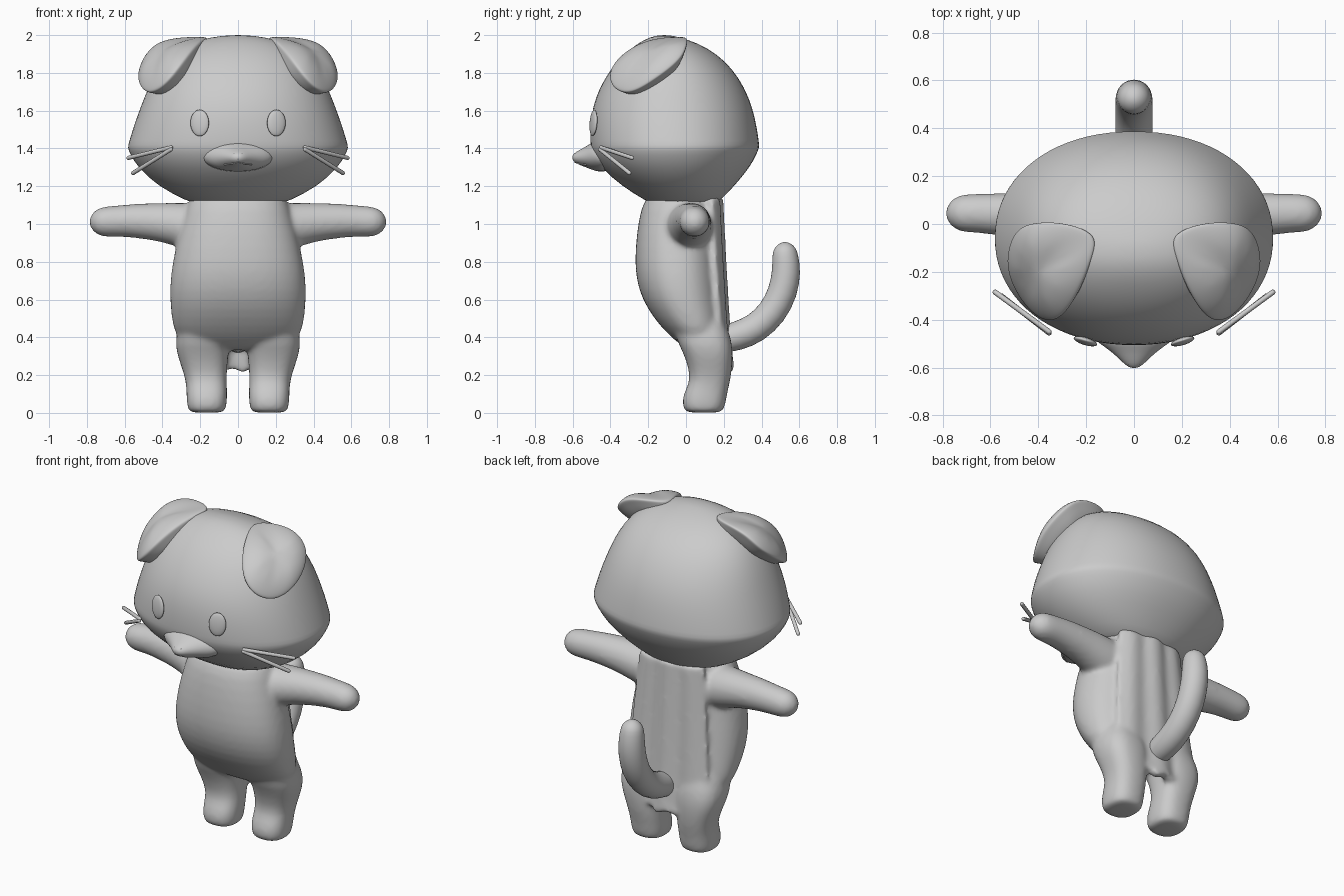
import bpy, bmesh, math
from mathutils import Vector

cube = bpy.data.objects.get("Cube")
if cube:
    bpy.data.objects.remove(cube, do_unlink=True)

grey = bpy.data.materials.new("plain grey")
grey.use_nodes = True
grey.diffuse_color = (0.6, 0.6, 0.6, 1)
grey.node_tree.nodes["Principled BSDF"].inputs["Base Color"].default_value = (0.6, 0.6, 0.6, 1)


def select(objs):
    bpy.ops.object.select_all(action='DESELECT')
    for o in objs:
        o.select_set(True)
    bpy.context.view_layer.objects.active = objs[0]


def finish(bm, name, subsurf=0, angle=180):
    """Turn a bmesh into a smooth shaded object."""
    bmesh.ops.recalc_face_normals(bm, faces=bm.faces)
    mesh = bpy.data.meshes.new(name)
    bm.to_mesh(mesh)
    bm.free()
    obj = bpy.data.objects.new(name, mesh)
    bpy.context.collection.objects.link(obj)
    mesh.materials.append(grey)
    if subsurf:
        mod = obj.modifiers.new("round", 'SUBSURF')
        mod.levels = mod.render_levels = subsurf
    select([obj])
    bpy.ops.object.shade_smooth_by_angle(angle=math.radians(angle))
    return obj


def bridge(bm, rings):
    """Skin a row of vertex rings and cap both ends."""
    n = len(rings[0])
    for a, b in zip(rings, rings[1:]):
        for i in range(n):
            j = (i + 1) % n
            bm.faces.new((a[i], a[j], b[j], b[i]))
    bm.faces.new(rings[0])
    bm.faces.new(rings[-1])


def loft(name, sections, n=32, power=1.0, cx_sign=1, angle=180):
    """Stack of rounded sections: z, centre x, half width, front y, back y."""
    bm = bmesh.new()
    rings = []
    for z, cx, w, y0, y1 in sections:
        ring = []
        for i in range(n):
            a = math.tau * i / n
            c, s = math.cos(a), math.sin(a)
            x = cx * cx_sign + w * math.copysign(abs(c) ** power, c)
            y = (y0 + y1) / 2 + (y1 - y0) / 2 * math.copysign(abs(s) ** power, s)
            ring.append(bm.verts.new((x, y, z)))
        rings.append(ring)
    bridge(bm, rings)
    return finish(bm, name, 1, angle)


def tube(name, path, n=16, subsurf=1):
    """Round tube along points of x, y, z, radius, with domed ends."""
    pts = [(Vector(p[:3]), p[3]) for p in path]
    d0 = (pts[0][0] - pts[1][0]).normalized()
    d1 = (pts[-1][0] - pts[-2][0]).normalized()
    r0, r1 = pts[0][1], pts[-1][1]
    dome = [(0.5, 0.87), (0.87, 0.5), (1.0, 0.12)]
    pts = ([(pts[0][0] + d0 * r0 * h, r0 * k) for h, k in reversed(dome)] + pts
           + [(pts[-1][0] + d1 * r1 * h, r1 * k) for h, k in dome])
    bm = bmesh.new()
    rings = []
    for i, (p, r) in enumerate(pts):
        t = (pts[min(i + 1, len(pts) - 1)][0] - pts[max(i - 1, 0)][0]).normalized()
        side = t.cross(Vector((0, 0, 1)) if abs(t.x) > 0.5 else Vector((1, 0, 0))).normalized()
        up = side.cross(t)
        rings.append([bm.verts.new(p + r * (side * math.cos(math.tau * k / n)
                                            + up * math.sin(math.tau * k / n))) for k in range(n)])
    bridge(bm, rings)
    return finish(bm, name, subsurf)


# Head: domed skull with a brim-like cheek line
loft("head", [(1.1, 0, .2, -.16, .13), (1.12, 0, .27, -.21, .18), (1.2, 0, .425, -.34, .255),
              (1.3, 0, .533, -.455, .34), (1.37, 0, .573, -.495, .375), (1.405, 0, .587, -.505, .39),
              (1.43, 0, .58, -.508, .388), (1.52, 0, .553, -.508, .375), (1.62, 0, .517, -.495, .352),
              (1.72, 0, .478, -.46, .312), (1.82, 0, .425, -.4, .248), (1.9, 0, .355, -.33, .165),
              (1.96, 0, .255, -.25, .06), (1.99, 0, .14, -.19, -.04), (2.0, 0, .04, -.14, -.09)],
     n=40, power=.94, angle=40)

# Muzzle: flared cone growing out of the face, lofted forward along -y
bm = bmesh.new()
rings = []
for y, w, z0, z1 in [(-.4, .215, 1.27, 1.44), (-.47, .185, 1.277, 1.44), (-.502, .14, 1.288, 1.43),
                     (-.53, .1, 1.3, 1.41), (-.565, .06, 1.313, 1.392), (-.592, .034, 1.327, 1.375),
                     (-.602, .01, 1.345, 1.36)]:
    rings.append([bm.verts.new((w * math.cos(a), y, (z0 + z1) / 2 + (z1 - z0) / 2 * math.sin(a)))
                  for a in [math.tau * k / 24 for k in range(24)]])
bridge(bm, rings)
finish(bm, "muzzle", 1)

# Torso and limbs, fused into one soft body
body = [loft("body", [(.33, 0, .17, .03, .17), (.36, 0, .28, -.03, .2), (.42, 0, .338, -.1, .215),
                      (.5, 0, .352, -.17, .21), (.6, 0, .362, -.232, .195), (.7, 0, .36, -.262, .185),
                      (.8, 0, .347, -.272, .175), (.95, 0, .315, -.262, .165), (1.08, 0, .275, -.24, .16),
                      (1.18, 0, .25, -.2, .15)], power=.88)]
for s in (1, -1):
    body.append(loft("leg", [(.0, .165, .085, .01, .18), (.012, .165, .1, -.012, .2),
                             (.06, .165, .108, -.022, .212), (.11, .165, .108, -.01, .22),
                             (.17, .168, .109, .022, .235), (.24, .178, .12, .012, .245),
                             (.32, .188, .14, -.015, .25), (.4, .188, .145, -.06, .24),
                             (.5, .17, .13, -.06, .2), (.58, .15, .1, -.04, .16)],
                     n=24, power=.8, cx_sign=s))
    body.append(tube("arm", [(s * .15, 0, .97, .14), (s * .3, .02, .995, .122), (s * .4, .03, 1.01, .105),
                             (s * .55, .04, 1.018, .092), (s * .64, .045, 1.015, .084),
                             (s * .705, .045, 1.012, .083)]))

# Back panel: draped sheet with a wavy hem hanging behind the legs
bm = bmesh.new()
cols, rows = 25, 14
grid = []
for r in range(rows):
    t = r / (rows - 1)
    row = []
    for c in range(cols):
        u = 2 * c / (cols - 1) - 1
        hem = .225 + .13 * u * u + .012 * math.sin(c * 1.3)
        z = hem + (1.14 - hem) * t
        x = u * (.28 - .07 * t)
        y = .225 - .06 * t ** .7 - .04 * u * u + .008 * math.cos(u * 9)
        row.append(bm.verts.new((x, y, z)))
    grid.append(row)
for a, b in zip(grid, grid[1:]):
    for i in range(cols - 1):
        bm.faces.new((a[i], a[i + 1], b[i + 1], b[i]))
panel = finish(bm, "back_panel")
mod = panel.modifiers.new("thickness", 'SOLIDIFY')
mod.thickness = 0.05
mod.offset = 0
body.append(panel)

for o in body:
    select([o])
    bpy.ops.object.convert(target='MESH')
select(body)
bpy.ops.object.join()
mod = body[0].modifiers.new("fuse", 'REMESH')
mod.mode = 'VOXEL'
mod.voxel_size = 0.013
mod.use_smooth_shade = True
mod = body[0].modifiers.new("soften", 'SMOOTH')
mod.factor = 0.5
mod.iterations = 10

# Tail: curls up behind
tube("tail", [(0, .18, .385, .07), (0, .27, .405, .08), (0, .37, .445, .08), (0, .46, .53, .08),
              (0, .515, .64, .08), (0, .533, .75, .078), (0, .525, .835, .07)])

# Folded ears: domed flaps wrapped on the skull
rim = [(.15, -.04, 1.995), (.3, .01, 1.995), (.425, .01, 1.965), (.51, -.02, 1.875), (.55, -.17, 1.765),
       (.49, -.31, 1.68), (.4, -.41, 1.73), (.315, -.415, 1.835), (.235, -.29, 1.945), (.18, -.15, 1.99)]
for side, s in (("left", 1), ("right", -1)):
    bm = bmesh.new()
    apex, core = Vector((.425, -.21, 1.92)), Vector((.1, -.1, 1.6))
    rings = [[], [], [], []]
    for p in map(Vector, rim):
        middle = p.lerp(apex, .5) + (apex - core).normalized() * .025
        for ring, q in zip(rings, (p.lerp(core, .35), p.lerp(core, .04), p.lerp(apex, -.03), middle)):
            ring.append(bm.verts.new((s * q.x, q.y, q.z)))
    bridge(bm, rings)
    finish(bm, side + "_ear", 3)

    # Eyes: thin oval buttons following the face
    bm = bmesh.new()
    bmesh.ops.create_uvsphere(bm, u_segments=24, v_segments=16, radius=1)
    for v in bm.verts:
        x, y, z = v.co
        v.co = (s * (.203 + .049 * x), -.49 + .016 * y + .013 * x + .005 * z, 1.535 + .07 * z)
    finish(bm, side + "_eye")

    # Whiskers
    for label, a, b in (("upper", (.355, -.45, 1.405), (.58, -.285, 1.35)),
                        ("lower", (.355, -.455, 1.395), (.555, -.3, 1.27))):
        tube(side + "_" + label + "_whisker",
             [(s * a[0], a[1], a[2], .011), (s * b[0], b[1], b[2], .011)], n=10, subsurf=0)

    # Mouth and nose creases
    tube(side + "_nose_crease", [(0, -.597, 1.345, .004), (s * .02, -.585, 1.37, .004)], n=8, subsurf=0)
    tube(side + "_mouth", [(0, -.588, 1.328, .004), (s * .035, -.562, 1.318, .004),
                           (s * .07, -.53, 1.314, .004)], n=8, subsurf=0)
